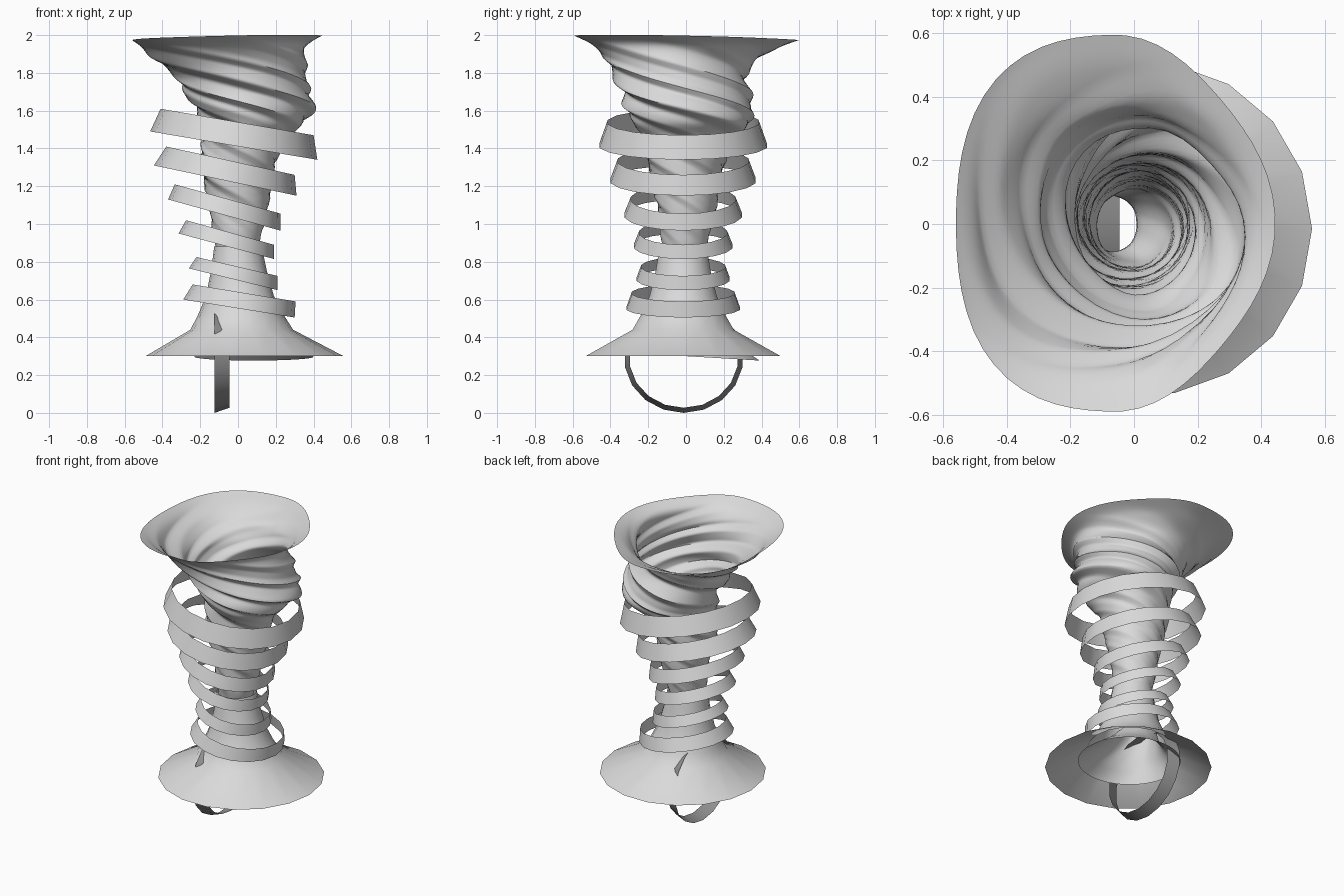
import bpy, math

if "Cube" in bpy.data.objects:
    bpy.data.objects.remove(bpy.data.objects["Cube"], do_unlink=True)


def make_material(name, value):
    mat = bpy.data.materials.new(name)
    mat.use_nodes = True
    mat.diffuse_color = (value, value, value, 1)
    mat.node_tree.nodes["Principled BSDF"].inputs["Base Color"].default_value = mat.diffuse_color
    return mat


light_grey = make_material("light grey", 0.7)
dark_grey = make_material("dark grey", 0.28)


def loft(name, rings, material=light_grey, sharp=60):
    """Join closed rings of points into an open sheet."""
    count = len(rings[0])
    verts = [point for ring in rings for point in ring]
    faces = []
    for row in range(len(rings) - 1):
        for i in range(count):
            j = (i + 1) % count
            a, b = row * count, (row + 1) * count
            faces.append((a + i, a + j, b + j, b + i))
    mesh = bpy.data.meshes.new(name)
    mesh.from_pydata(verts, [], faces)
    mesh.materials.append(material)
    obj = bpy.data.objects.new(name, mesh)
    bpy.context.collection.objects.link(obj)
    bpy.ops.object.select_all(action="DESELECT")
    obj.select_set(True)
    bpy.context.view_layer.objects.active = obj
    bpy.ops.object.shade_smooth_by_angle(angle=math.radians(sharp))


def angles(count):
    return [math.tau * i / count for i in range(count)]


def tilted_ring(left, right, radius_y, centre_y=-0.015):
    """Ellipse spanning two (x, z) points, so it can lean sideways."""
    (xl, zl), (xr, zr) = left, right
    return [((xl + xr) / 2 + (xr - xl) / 2 * math.cos(t),
             centre_y + radius_y * math.sin(t),
             (zl + zr) / 2 + (zr - zl) / 2 * math.cos(t)) for t in angles(18)]


# Leaning bands: lower left, lower right, upper left, upper right, depths
BANDS = [
    ((-.465, 1.49), (.42, 1.34), (-.41, 1.61), (.40, 1.47), .45, .405),
    ((-.445, 1.31), (.31, 1.15), (-.38, 1.41), (.30, 1.26), .39, .35),
    ((-.37, 1.13), (.225, .965), (-.335, 1.21), (.225, 1.055), .315, .28),
    ((-.315, .95), (.19, .815), (-.275, 1.02), (.19, .89), .265, .235),
    ((-.26, .765), (.21, .65), (-.22, .825), (.21, .725), .25, .225),
    ((-.29, .60), (.30, .505), (-.24, .68), (.305, .59), .305, .275),
]
for n, (ll, lr, ul, ur, low, high) in enumerate(BANDS):
    loft(f"band_{n + 1}", [tilted_ring(ll, lr, low), tilted_ring(ul, ur, high)])

# Upright hoop under the base, slightly wider than tall
loft("bottom_hoop", [
    [(x, -.012 + ry * math.sin(t), .29 - rz * math.cos(t)) for t in angles(18)]
    for x, ry, rz in ((-.125, .315, .29), (-.045, .288, .263))], dark_grey)

# Flared skirt
SKIRT = [(.30, .525, .035), (.44, .272, .02), (.52, .226, .015),
         (.62, .18, .01), (.75, .148, .005), (.88, .126, 0)]
loft("flared_skirt", [
    tilted_ring((cx - r, z), (cx + r, z), r) for z, r, cx in SKIRT])

# Twisted funnel: height, left, right, front, back, fold depth
FUNNEL = [
    (.297, -.23, .40, -.28, .39, 0),
    (.40, -.20, .27, -.21, .22, .02),
    (.50, -.17, .15, -.16, .14, .05),
    (.68, -.14, .01, -.09, .09, .05),
    (.85, -.12, .10, -.12, .11, .06),
    (.95, -.14, .13, -.14, .13, .06),
    (1.1, -.16, .17, -.16, .17, .08),
    (1.3, -.21, .21, -.21, .21, .11),
    (1.45, -.21, .27, -.25, .28, .15),
    (1.54, -.22, .38, -.30, .37, .16),
    (1.62, -.26, .42, -.35, .38, .16),
    (1.70, -.31, .41, -.37, .36, .16),
    (1.78, -.35, .39, -.40, .35, .14),
    (1.87, -.45, .37, -.45, .38, .09),
    (1.94, -.51, .38, -.51, .49, .04),
    (1.985, -.56, .445, -.59, .595, 0),
]


def smooth_between(k, t):
    """Catmull-Rom blend of neighbouring funnel rows."""
    a, b, c, d = (FUNNEL[min(max(k + i, 0), len(FUNNEL) - 1)] for i in (-1, 0, 1, 2))
    return [q + t / 2 * (r - p + t * (2 * p - 5 * q + 4 * r - s + t * (3 * (q - r) + s - p)))
            for p, q, r, s in zip(a, b, c, d)]


def fold(phase):
    """Lopsided wave: slow rise, quick fall, from zero to one."""
    u = (phase / math.tau) % 1
    return u / .7 if u < .7 else (1 - u) / .3


def funnel_ring(row):
    """One cross-section; its points turn with height so creases run along edges."""
    z, left, right, front, back, depth = row
    cx, cy = (left + right) / 2, (front + back) / 2
    mouth = min(max((z - 1.7) / .28, 0), 1)
    foot = min(max((.4 - z) / .1, 0), 1)
    twist = 7.5 * max(z - .9, 0) + 3 * z
    ring = []
    for t in angles(60):
        c, s = math.cos(t - twist), math.sin(t - twist)
        dent = 1 - depth * (.6 * fold(5 * t) + .4 * fold(3 * t + 1))
        dent -= .28 * mouth * c * abs(c) * s * s
        ring.append((cx + (right - left) / 2 * c * dent,
                     cy + (back - front) / 2 * s * dent,
                     min(z + .012 * mouth * (c - s) - .02 * foot * s, 2)))
    return ring


rows = [smooth_between(k, i / 5) for k in range(len(FUNNEL) - 1) for i in range(5)]
rows.append(FUNNEL[-1])
loft("twisted_funnel", [funnel_ring(row) for row in rows])
